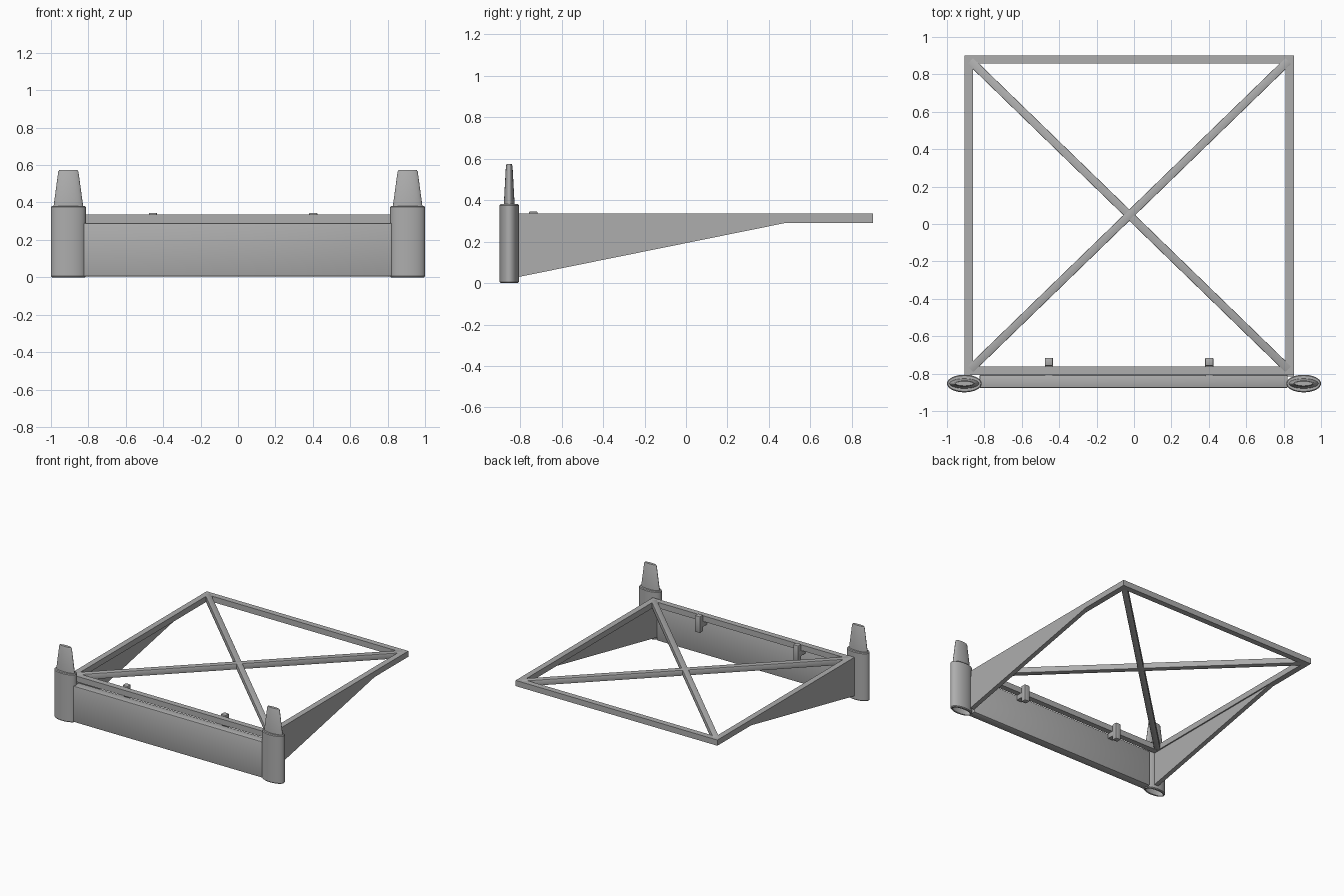
import bpy, bmesh, math
from mathutils import Matrix, Vector

if "Cube" in bpy.data.objects:
    bpy.data.objects.remove(bpy.data.objects["Cube"], do_unlink=True)

COLOUR = (0.42, 0.42, 0.42, 1)
grey = bpy.data.materials.new("plain_grey")
grey.diffuse_color = COLOUR
grey.use_nodes = True
grey.node_tree.nodes["Principled BSDF"].inputs["Base Color"].default_value = COLOUR


def finish(name, bm, smooth=False):
    bmesh.ops.recalc_face_normals(bm, faces=bm.faces)
    mesh = bpy.data.meshes.new(name)
    bm.to_mesh(mesh)
    bm.free()
    mesh.materials.append(grey)
    obj = bpy.data.objects.new(name, mesh)
    bpy.context.collection.objects.link(obj)
    if smooth:
        bpy.ops.object.select_all(action='DESELECT')
        obj.select_set(True)
        bpy.context.view_layer.objects.active = obj
        bpy.ops.object.shade_smooth_by_angle(angle=math.radians(35))
    return obj


def box(name, low, high, bevel=0, turn=0):
    """Box between two corners, turned about its own vertical axis."""
    low, high = Vector(low), Vector(high)
    bm = bmesh.new()
    bmesh.ops.create_cube(bm, size=1)
    bmesh.ops.scale(bm, vec=high - low, verts=bm.verts)
    if bevel:
        bmesh.ops.bevel(bm, geom=bm.edges[:], offset=bevel, segments=2,
                        profile=0.5, affect='EDGES')
    bm.transform(Matrix.Translation((low + high) / 2) @ Matrix.Rotation(turn, 4, 'Z'))
    return finish(name, bm, bevel > 0)


def oval_loft(name, centre, rings, sides=48):
    """Join oval rings (half width, half depth, height) and cap both ends."""
    bm = bmesh.new()
    loops = []
    for rx, ry, z in rings:
        angles = [2 * math.pi * i / sides for i in range(sides)]
        loops.append([bm.verts.new((centre[0] + rx * math.cos(a),
                                    centre[1] + ry * math.sin(a), z)) for a in angles])
    for a, b in zip(loops, loops[1:]):
        for i in range(sides):
            j = (i + 1) % sides
            bm.faces.new((a[i], a[j], b[j], b[i]))
    bm.faces.new(loops[0])
    bm.faces.new(loops[-1])
    return finish(name, bm, True)


# Oval corner posts: socket underneath, tapered peg on top
POST = [(0.058, 0.018, 0.2), (0.08, 0.03, 0.0), (0.088, 0.042, 0.0),
        (0.093, 0.047, 0.006), (0.093, 0.047, 0.375), (0.088, 0.042, 0.381),
        (0.079, 0.026, 0.381), (0.054, 0.016, 0.565), (0.048, 0.012, 0.574)]
for side, x in (("left", 0.907), ("right", -0.907)):
    oval_loft(side + "_post", (x, -0.853), POST)

# Front wall between the posts
box("front_wall", (-0.826, -0.877, 0.005), (0.822, -0.807, 0.29), 0.007)

# Square top frame
X0, X1, Y0, Y1, Z0, Z1, W = -0.905, 0.855, -0.807, 0.902, 0.29, 0.335, 0.045
box("frame_front_bar", (X0, Y0, Z0), (X1, Y0 + W, Z1))
box("frame_back_bar", (X0, Y1 - W, Z0), (X1, Y1, Z1))
box("frame_right_bar", (X0, Y0 + W, Z0), (X0 + W, Y1 - W, Z1))
box("frame_left_bar", (X1 - W, Y0 + W, Z0), (X1, Y1 - W, Z1))

# Diagonal braces
cx, cy = (X0 + X1) / 2, (Y0 + Y1) / 2
dx, dy = X1 - X0 - W, Y1 - Y0 - W
half = math.hypot(dx, dy) / 2 - 0.01
for name, sign in (("brace_a", 1), ("brace_b", -1)):
    box(name, (cx - half, cy - 0.022, Z0 + 0.001), (cx + half, cy + 0.022, Z1 + 0.001),
        0.004, sign * math.atan2(dy, dx))

# Triangular side gussets under the frame
for name, x, thick in (("right_gusset", X0, 0.035), ("left_gusset", X1, -0.035)):
    bm = bmesh.new()
    face = bm.faces.new([bm.verts.new((x, y, z)) for y, z in
                         ((-0.815, 0.028), (0.48, Z0), (-0.815, Z0))])
    out = bmesh.ops.extrude_face_region(bm, geom=[face])
    bmesh.ops.translate(bm, vec=(thick, 0, 0),
                        verts=[v for v in out["geom"] if isinstance(v, bmesh.types.BMVert)])
    finish(name, bm)

# Small hooks behind the front bar
for side, x in (("left", 0.402), ("right", -0.455)):
    box(side + "_hook_leg", (x - 0.022, -0.758, 0.215), (x + 0.022, -0.716, 0.345), 0.005)
    box(side + "_hook_arm", (x - 0.022, -0.815, 0.25), (x + 0.022, -0.72, 0.291), 0.004)
